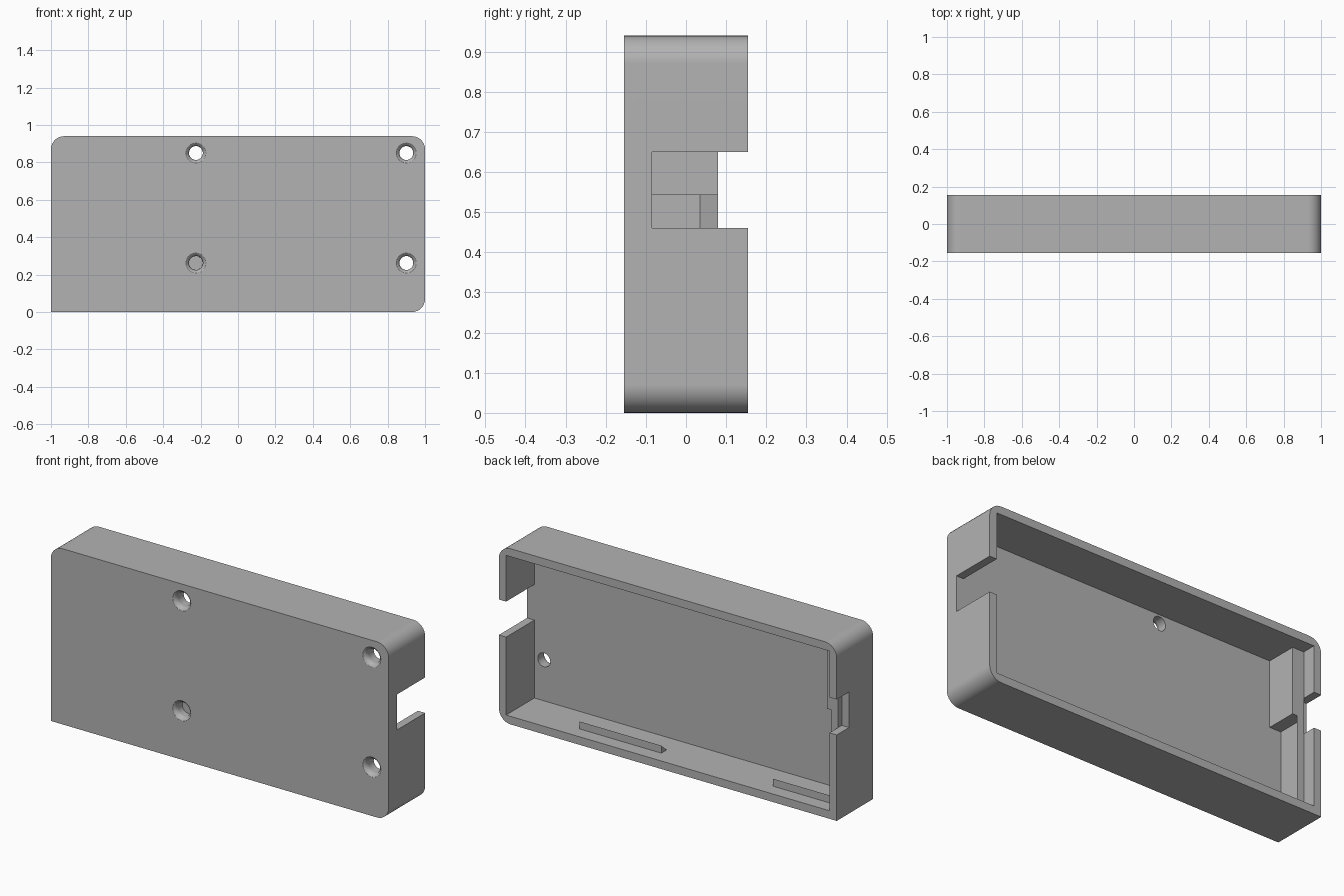
import bpy, bmesh, math
from mathutils import Vector

if "Cube" in bpy.data.objects:
    bpy.data.objects.remove(bpy.data.objects["Cube"], do_unlink=True)

HALF_D, HEIGHT = 0.154, 0.94
WALL, INNER_Y = 0.043, -0.085
LEDGE_LOW, LEDGE_HIGH = 0.035, 0.08
NOTCH_LOW, NOTCH_HIGH = 0.46, 0.65

grey = bpy.data.materials.new("light grey plastic")
grey.use_nodes = True
COLOR = (0.45, 0.45, 0.45, 1)
grey.diffuse_color = COLOR
grey.node_tree.nodes["Principled BSDF"].inputs["Base Color"].default_value = COLOR


def make_object(name, bm):
    bmesh.ops.recalc_face_normals(bm, faces=bm.faces)
    mesh = bpy.data.meshes.new(name)
    bm.to_mesh(mesh)
    bm.free()
    mesh.materials.append(grey)
    obj = bpy.data.objects.new(name, mesh)
    bpy.context.collection.objects.link(obj)
    return obj


def prism(name, points, offset):
    """Extrude a closed outline by an offset."""
    bm = bmesh.new()
    face = bm.faces.new([bm.verts.new(p) for p in points])
    grown = bmesh.ops.extrude_face_region(bm, geom=[face], use_keep_orig=True)
    moved = [v for v in grown["geom"] if isinstance(v, bmesh.types.BMVert)]
    bmesh.ops.translate(bm, verts=moved, vec=Vector(offset))
    return make_object(name, bm)


def box(name, x, y, z):
    outline = [(x[0], y[0], z[0]), (x[1], y[0], z[0]), (x[1], y[0], z[1]), (x[0], y[0], z[1])]
    return prism(name, outline, (0, y[1] - y[0], 0))


def arc(cx, cz, radius, start, steps=8):
    angles = [math.radians(start + 90 * i / steps) for i in range(steps + 1)]
    return [(cx + radius * math.cos(a), -HALF_D, cz + radius * math.sin(a)) for a in angles]


def screw_hole(x, z, end):
    """Lathed cutter: a straight bore with a rounded mouth at the front."""
    bore, fillet = 0.037, 0.03
    profile = [(0, end), (bore, end)]
    for i in range(5):
        a = math.radians(16 * i)
        profile.append((bore + fillet * (1 - math.cos(a)),
                        -HALF_D + fillet * (0.9 - math.sin(a))))
    profile += [(profile[-1][0], -HALF_D - 0.02), (0, -HALF_D - 0.02)]
    bm = bmesh.new()
    verts = [bm.verts.new((x + r, y, z)) for r, y in profile]
    edges = [bm.edges.new(pair) for pair in zip(verts, verts[1:])]
    bmesh.ops.spin(bm, geom=verts + edges, cent=(x, 0, z), axis=(0, 1, 0),
                   angle=math.tau, steps=28)
    bmesh.ops.remove_doubles(bm, verts=bm.verts, dist=0.0001)
    return make_object("hole_cutter", bm)


# Shell: three rounded corners, one square
R = 0.07
outline = [(-1, -HALF_D, 0)] + arc(1 - R, R, R, -90)
outline += arc(1 - R, HEIGHT - R, R, 0) + arc(-1 + R, HEIGHT - R, R, 90)
shell = prism("case_shell", outline, (0, 2 * HALF_D, 0))

# Cavity, end notches and screw holes (one of them blind)
cutters = [
    box("cavity_cutter", (-1 + WALL, 1 - WALL), (INNER_Y, 0.3), (WALL, HEIGHT - WALL)),
    box("right_notch_cutter", (0.9, 1.1), (INNER_Y, 0.3), (NOTCH_LOW, NOTCH_HIGH)),
    box("left_notch_cutter", (-1.1, -0.93), (0.05, 0.3), (NOTCH_LOW, NOTCH_HIGH)),
]
for x in (-0.225, 0.9):
    for z in (0.262, 0.85):
        blind = x < 0 and z < 0.5
        cutters.append(screw_hole(x, z, INNER_Y - 0.012 if blind else INNER_Y + 0.05))

for cutter in cutters:
    cutter.hide_render = True
    cut = shell.modifiers.new("cut", "BOOLEAN")
    cut.operation, cut.solver, cut.object = "DIFFERENCE", "EXACT", cutter
graph = bpy.context.evaluated_depsgraph_get()
shell.data = bpy.data.meshes.new_from_object(shell.evaluated_get(graph))
shell.modifiers.clear()
for cutter in cutters:
    bpy.data.objects.remove(cutter, do_unlink=True)

# Smooth round corners and hole mouths, keep hard edges
bpy.ops.object.select_all(action="DESELECT")
shell.select_set(True)
bpy.context.view_layer.objects.active = shell
bpy.ops.object.shade_smooth_by_angle(angle=math.radians(20))
weighted = shell.modifiers.new("weighted_normals", "WEIGHTED_NORMAL")
weighted.keep_sharp = True

# Stop block inside the left end
box("stop_block", (-1 + WALL, -0.89), (INNER_Y, LEDGE_HIGH), (0.543, HEIGHT - WALL))

# Wedge clips along the bottom wall
top = WALL + 0.04
for name, x0, x1 in (("bottom_clip_right", 0.09, 0.575), ("bottom_clip_left", -1 + WALL, -0.57)):
    prism(name, [(x0, LEDGE_LOW, WALL), (x0, LEDGE_HIGH, WALL), (x0, LEDGE_HIGH, top)],
          (x1 - x0, 0, 0))

# Wedge clip up the left wall
wall_x = -1 + WALL
prism("left_clip", [(wall_x, LEDGE_LOW, WALL), (wall_x, LEDGE_HIGH, WALL),
                    (wall_x + 0.04, LEDGE_HIGH, WALL)], (0, 0, 0.5))
